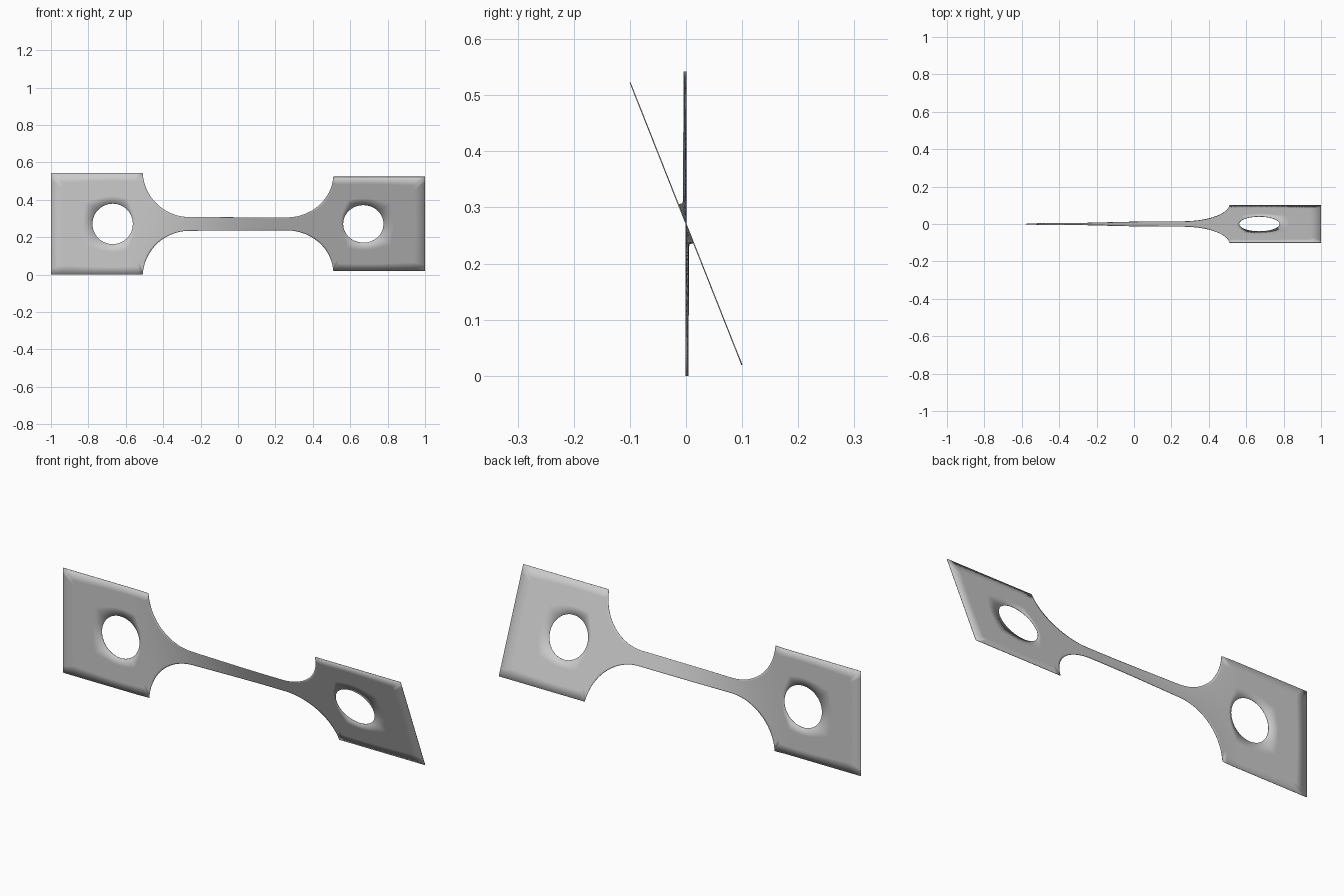
import bpy, bmesh, math
from mathutils import Matrix, Vector

cube = bpy.data.objects.get("Cube")
if cube:
    bpy.data.objects.remove(cube)

HALF = 0.271          # half height of the end plates
FILLET_X, FILLET_Z, FILLET_R = 0.26, 0.287, 0.25
SHOULDER = FILLET_X + math.sqrt(FILLET_R**2 - (FILLET_Z - HALF)**2)
HOLE_X, HOLE_R = 0.67, 0.108
ROWS = 16
TWIST = math.radians(21.6)


def half_width(x):
    """Half height of the strip: straight neck, then round fillets."""
    d = max(abs(x) - FILLET_X, 0)
    return FILLET_Z - math.sqrt(max(FILLET_R**2 - d * d, 0))


def twist(v):
    """Turn a flat point about the long axis, easing in along the neck."""
    t = min(max((v.x + 0.6) / 0.8, 0), 1)
    return Matrix.Rotation(TWIST * t * t * (3 - 2 * t), 3, 'X') @ v


def add_grid(bm, lines, closed=False):
    """Join successive lines of points with quads."""
    rows = [[bm.verts.new(p) for p in line] for line in lines]
    for a, b in zip(rows, rows[1:]):
        n = len(a)
        for i in range(n if closed else n - 1):
            j = (i + 1) % n
            bm.faces.new((a[i], a[j], b[j], b[i]))


bm = bmesh.new()

# Neck with fillets, spaced finer towards the shoulders
columns = []
for i in range(81):
    x = SHOULDER * math.sin(math.pi / 2 * (i / 40 - 1))
    w = half_width(x)
    columns.append([Vector((x, 0, w * (2 * r / ROWS - 1))) for r in range(ROWS + 1)])
add_grid(bm, columns)

# End plates: rings running from the round hole to the rectangular rim
for side in (-1, 1):
    corners = [Vector((x * side, 0, z * HALF)) for x, z in
               ((SHOULDER, -1), (1, -1), (1, 1), (SHOULDER, 1))]
    rim = [corners[k].lerp(corners[(k + 1) % 4], i / ROWS)
           for k in range(4) for i in range(ROWS)]
    centre = Vector((HOLE_X * side, 0, 0))
    hole = [centre + (p - centre).normalized() * HOLE_R for p in rim]
    rings = [[a.lerp(b, f / 4) for a, b in zip(hole, rim)] for f in range(5)]
    add_grid(bm, rings, closed=True)

bmesh.ops.remove_doubles(bm, verts=bm.verts, dist=0.0003)
bmesh.ops.recalc_face_normals(bm, faces=bm.faces)

# Twist the sheet and lift it to the ground
for v in bm.verts:
    v.co = twist(v.co) + Vector((0, 0, HALF))

mesh = bpy.data.meshes.new("twisted_strip")
bm.to_mesh(mesh)
bm.free()
strip = bpy.data.objects.new("twisted_strip", mesh)
bpy.context.collection.objects.link(strip)

# Plain grey metal
grey = bpy.data.materials.new("plain_grey")
grey.use_nodes = True
colour = (0.6, 0.6, 0.6, 1)
grey.diffuse_color = colour
grey.node_tree.nodes["Principled BSDF"].inputs["Base Color"].default_value = colour
mesh.materials.append(grey)

# Thin sheet thickness
solid = strip.modifiers.new("thickness", 'SOLIDIFY')
solid.thickness = 0.002
solid.offset = 0

bpy.context.view_layer.objects.active = strip
strip.select_set(True)
bpy.ops.object.shade_smooth_by_angle(angle=math.radians(30))
